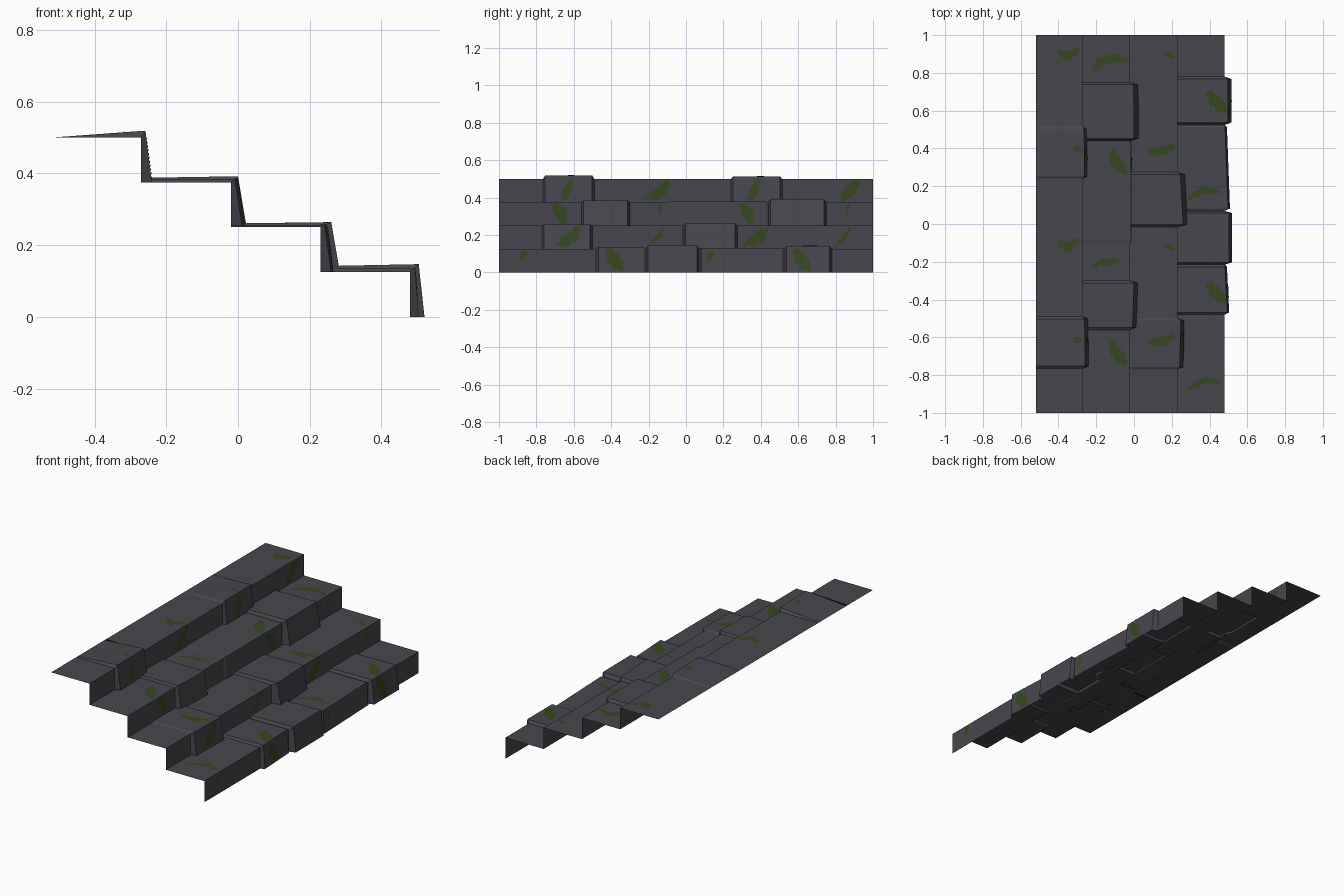
import bpy, bmesh, math
from mathutils import Vector
from mathutils.bvhtree import BVHTree

if "Cube" in bpy.data.objects:
    bpy.data.objects.remove(bpy.data.objects["Cube"])


def material(name, rgb):
    m = bpy.data.materials.new(name)
    m.diffuse_color = (*rgb, 1)
    m.use_nodes = True
    m.node_tree.nodes["Principled BSDF"].inputs["Base Color"].default_value = m.diffuse_color
    return m


STONE = material("dark stone", (0.062, 0.062, 0.075))
MOSS = material("moss green", (0.036, 0.064, 0.014))
RUN, RISE, BACK = 0.25, 0.125, -0.52
CHAMFER = 0.012

# Raised stones per step, bottom step first:
# (y0, y1, height, top overhang at y0, at y1, extra overhang at the foot)
STONES = [
    [(-0.48, -0.215, 0.012, 0.014, 0.002, 0.010), (-0.215, 0.07, 0.022, 0.024, 0.022, 0.016),
     (0.07, 0.525, 0.006, 0.018, 0.002, 0.010), (0.525, 0.78, 0.016, 0.018, 0.018, 0.017)],
    [(-0.77, -0.50, 0.007, 0.012, 0.018, 0.018), (-0.015, 0.275, 0.014, 0.030, 0.016, 0.024)],
    [(-0.56, -0.30, 0.010, 0.012, 0.020, 0.020), (-0.10, 0.44, 0.003, 0.004, 0.004, 0.004),
     (0.44, 0.75, 0.017, 0.020, 0.018, 0.024)],
    [(-0.765, -0.49, 0.019, 0.012, 0.008, 0.018), (0.24, 0.515, 0.013, 0.008, 0.006, 0.014)],
]


def build_step(i):
    """One folded sheet: tread plus riser, bulging out where a stone sits."""
    z1, xf = RISE * (i + 1), BACK + RUN * (4 - i)
    top = i == 3
    sections = [(-1, 0, 0, 0)]
    for y0, y1, h, d0, d1, foot in STONES[i]:
        sections += [(y0, 0, 0, 0), (y0 + CHAMFER, h, d0, foot),
                     (y1 - CHAMFER, h, d1, foot), (y1, 0, 0, 0)]
    sections.append((1, 0, 0, 0))
    bm = bmesh.new()
    rows = []
    for y, h, d, foot in sections:
        back_h = 0 if top else h * 0.75
        pts = [(xf - RUN, z1 + back_h), (xf + d, z1 + h), (xf + d + foot, z1 - RISE)]
        rows.append([bm.verts.new((x, y, z)) for x, z in pts])
    for a, b in zip(rows, rows[1:]):
        for k in range(2):
            bm.faces.new((a[k], a[k + 1], b[k + 1], b[k]))
    bmesh.ops.remove_doubles(bm, verts=bm.verts, dist=1e-5)
    bmesh.ops.recalc_face_normals(bm, faces=bm.faces)
    if sum(f.normal.z for f in bm.faces) < 0:
        bmesh.ops.reverse_faces(bm, faces=bm.faces)
    me = bpy.data.meshes.new(f"stone_step_{i + 1}")
    bm.to_mesh(me)
    me.materials.append(STONE)
    bpy.context.collection.objects.link(bpy.data.objects.new(me.name, me))
    bm.free()
    return me


# Gather all steps into one tree so moss can be laid on the surface
verts, polys = [], []
for i in range(4):
    me = build_step(i)
    n = len(verts)
    verts += [v.co.copy() for v in me.vertices]
    polys += [[n + k for k in p.vertices] for p in me.polygons]
tree = BVHTree.FromPolygons(verts, polys)

moss = bmesh.new()


def drape(u, v, on_tread):
    if on_tread:
        hit = tree.ray_cast(Vector((u, v, 2)), Vector((0, 0, -1)))[0]
        return hit and hit + Vector((0, 0, 0.003))
    hit = tree.ray_cast(Vector((2, u, v)), Vector((-1, 0, 0)))[0]
    return hit and hit + Vector((0.003, 0, 0))


def moss_stroke(path, width, on_tread):
    """Irregular ribbon along a path, laid on treads (x, y) or risers (y, z)."""
    pts = []
    for a, b in zip(path, path[1:]):
        a, b = Vector(a), Vector(b)
        steps = max(2, int((b - a).length / 0.014))
        pts += [a.lerp(b, k / steps) for k in range(steps)]
    pts.append(Vector(path[-1]))
    last = None
    for k, p in enumerate(pts):
        t = (pts[min(k + 1, len(pts) - 1)] - pts[max(k - 1, 0)]).normalized()
        side = Vector((-t.y, t.x))
        f = k / (len(pts) - 1)
        w = width * (0.35 + 0.65 * math.sin(math.pi * f)) * (1 + 0.25 * math.sin(k * 2.1))
        row = [drape(*(p + side * w * s), on_tread) for s in (-1, 0, 1)]
        if last:
            for m in range(2):
                q = [last[m], row[m], row[m + 1], last[m + 1]]
                axis = 2 if on_tread else 0
                # Leave out pieces that would bridge from one step to another
                if all(q) and max(c[axis] for c in q) - min(c[axis] for c in q) < 0.05:
                    moss.faces.new([moss.verts.new(c) for c in q])
        last = row


# Moss on treads
for dy in (0, -1.01):
    moss_stroke([(-0.40, 0.92 + dy), (-0.36, 0.885 + dy), (-0.29, 0.925 + dy)], 0.025, True)
    moss_stroke([(-0.32, 0.405 + dy), (-0.275, 0.385 + dy)], 0.018, True)
    moss_stroke([(-0.12, 0.39 + dy), (-0.09, 0.32 + dy), (-0.04, 0.265 + dy)], 0.03, True)
    moss_stroke([(0.07, 0.385 + dy), (0.14, 0.385 + dy), (0.22, 0.415 + dy)], 0.024, True)
    moss_stroke([(0.16, 0.90 + dy), (0.215, 0.88 + dy)], 0.015, True)
    moss_stroke([(0.39, 0.70 + dy), (0.43, 0.65 + dy), (0.49, 0.595 + dy)], 0.033, True)
    moss_stroke([(0.28, 0.13 + dy), (0.33, 0.16 + dy), (0.38, 0.185 + dy), (0.46, 0.165 + dy)], 0.018, True)
moss_stroke([(-0.22, 0.81), (-0.18, 0.855), (-0.11, 0.88), (-0.03, 0.86)], 0.023, True)
moss_stroke([(-0.22, -0.23), (-0.17, -0.205), (-0.07, -0.19)], 0.018, True)

# Moss on risers
for dy in (0, 1.0):
    moss_stroke([(-0.61, 0.50), (-0.63, 0.45), (-0.66, 0.385)], 0.024, False)
    moss_stroke([(-0.09, 0.49), (-0.13, 0.44), (-0.21, 0.385)], 0.030, False) if not dy else \
        moss_stroke([(0.92, 0.495), (0.88, 0.44), (0.83, 0.385)], 0.030, False)
    moss_stroke([(-0.71 + dy, 0.365), (-0.67 + dy, 0.32), (-0.65 + dy, 0.26)], 0.032, False)
    moss_stroke([(-0.13 + dy, 0.365), (-0.145 + dy, 0.31)], 0.010, False)
    moss_stroke([(-0.57 + dy, 0.245), (-0.61 + dy, 0.19), (-0.69 + dy, 0.135)], 0.032, False)
    moss_stroke([(-0.12 + dy, 0.245), (-0.15 + dy, 0.19), (-0.20 + dy, 0.14)], 0.012, False)
    moss_stroke([(-0.42 + dy, 0.125), (-0.38 + dy, 0.06), (-0.34 + dy, 0.008)], 0.034, False)
    moss_stroke([(-0.86 + dy, 0.115), (-0.885 + dy, 0.06)], 0.018, False)
moss_stroke([(0.39, 0.50), (0.37, 0.45), (0.34, 0.385)], 0.024, False)

bmesh.ops.remove_doubles(moss, verts=moss.verts, dist=1e-5)
mesh = bpy.data.meshes.new("moss_patches")
moss.to_mesh(mesh)
moss.free()
mesh.materials.append(MOSS)
bpy.context.collection.objects.link(bpy.data.objects.new("moss_patches", mesh))
